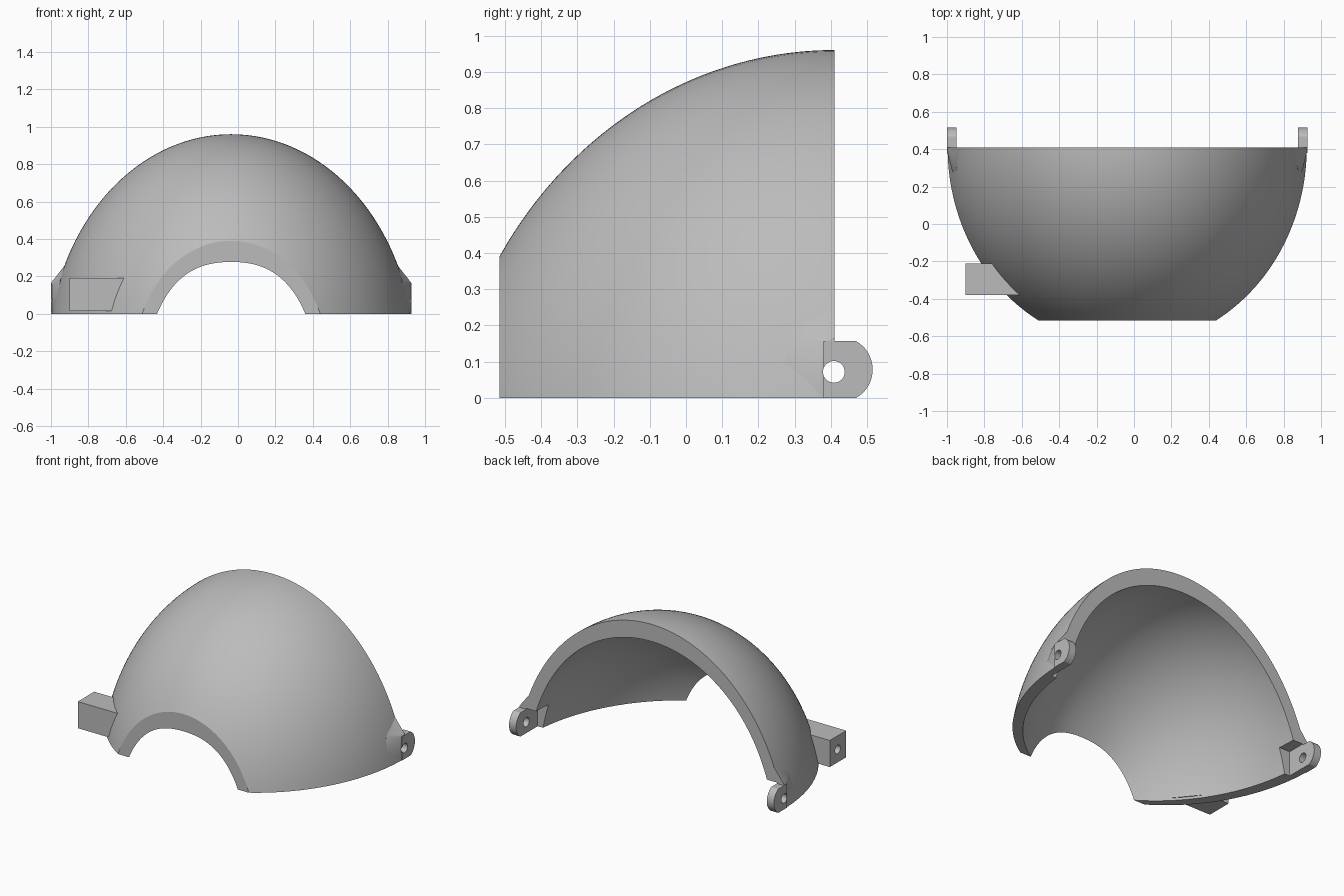
import bpy, bmesh, math
from mathutils import Vector, Matrix

if "Cube" in bpy.data.objects:
    bpy.data.objects.remove(bpy.data.objects["Cube"], do_unlink=True)

CX = -0.0365      # middle of the shell
BACK = 0.41       # plane of the open rim
DEPTH = 0.925     # rim to front opening
SPAN = 0.96       # half width and height at the rim
LENGTH = 1.065    # ellipsoid reach towards the front
SINK = 0.24       # ellipsoid centre lies this far below the base
PIN_Y, PIN_Z, PIN_R = 0.408, 0.072, 0.03
LUG_IN, LUG_OUT = 0.9125, 0.964

grey = bpy.data.materials.new("plain grey")
grey.use_nodes = True
colour = (0.5, 0.5, 0.5, 1)
grey.diffuse_color = colour
grey.node_tree.nodes["Principled BSDF"].inputs["Base Color"].default_value = colour


def make(name, bm):
    bmesh.ops.recalc_face_normals(bm, faces=bm.faces)
    mesh = bpy.data.meshes.new(name)
    bm.to_mesh(mesh)
    bm.free()
    mesh.materials.append(grey)
    obj = bpy.data.objects.new(name, mesh)
    bpy.context.collection.objects.link(obj)
    return obj


def prism(name, points, offset):
    bm = bmesh.new()
    face = bm.faces.new([bm.verts.new(p) for p in points])
    # keep the starting face so the solid is closed
    top = bmesh.ops.extrude_face_region(bm, geom=[face], use_keep_orig=True)
    moved = [g for g in top["geom"] if isinstance(g, bmesh.types.BMVert)]
    bmesh.ops.translate(bm, verts=moved, vec=Vector(offset))
    return make(name, bm)


def rod(name, x, y, z, radius, length):
    bm = bmesh.new()
    turn = Matrix.Translation((x, y, z)) @ Matrix.Rotation(math.pi / 2, 4, "Y")
    bmesh.ops.create_cone(bm, cap_ends=True, segments=32, radius1=radius,
                          radius2=radius, depth=length, matrix=turn)
    return make(name, bm)


def cut(obj, cutter):
    mod = obj.modifiers.new("cut", "BOOLEAN")
    mod.operation = "DIFFERENCE"
    mod.solver = "EXACT"
    mod.object = cutter
    bpy.context.view_layer.update()
    graph = bpy.context.evaluated_depsgraph_get()
    mesh = bpy.data.meshes.new_from_object(obj.evaluated_get(graph))
    obj.modifiers.clear()
    obj.data = mesh


def outer_radius(v, c, s):
    # section through an ellipsoid whose centre is below the base
    height = SPAN ** 2 + 2 * SPAN * SINK
    a = (c / SPAN) ** 2 + s * s / height
    b = 2 * SINK * s / height
    e = 1 - (v / LENGTH) ** 2
    return (-b + math.sqrt(b * b + 4 * a * e)) / (2 * a)


# Domed shell: outer and inner skins joined along all borders
def build_shell(rows=36, cols=72):
    bm = bmesh.new()
    skins = []
    for inner in (False, True):
        skin = []
        for i in range(rows + 1):
            v = DEPTH * i / rows
            row = []
            for j in range(cols + 1):
                t = math.pi * j / cols
                c, s = math.cos(t), math.sin(t)
                r = outer_radius(v, c, s)
                if inner:
                    r -= 0.08 + 0.033 * s ** 4
                row.append(bm.verts.new((CX + r * c, BACK - v, r * s)))
            skin.append(row)
        skins.append(skin)
        for i in range(rows):
            for j in range(cols):
                bm.faces.new((skin[i][j], skin[i][j + 1],
                              skin[i + 1][j + 1], skin[i + 1][j]))
    out, inn = skins
    for i in (0, rows):
        for j in range(cols):
            bm.faces.new((out[i][j], out[i][j + 1], inn[i][j + 1], inn[i][j]))
    for j in (0, cols):
        for i in range(rows):
            bm.faces.new((out[i][j], out[i + 1][j], inn[i + 1][j], inn[i][j]))
    return make("shell", bm)


shell = build_shell()

# Cutters: flat pocket behind the lugs and the pivot bore
pocket = prism("pocket_cutter",
               [(CX - LUG_IN, 0.29, -0.1), (CX + LUG_IN, 0.29, -0.1),
                (CX + LUG_IN, 0.29, 0.163), (CX - LUG_IN, 0.29, 0.163)], (0, 0.3, 0))
bore = rod("bore_cutter", CX, PIN_Y, PIN_Z, PIN_R, 3)
cut(shell, pocket)
cut(shell, bore)

# Hinge lugs, with a boss blending each into the shell
boss_points = [(0.963, 0.41, 0.002), (0.963, 0.41, 0.165), (0.958, 0.37, 0.002),
               (0.958, 0.37, 0.155), (0.927, 0.25, 0.08), (0.914, 0.29, 0.18),
               (0.885, 0.41, 0.265), (0.88, 0.41, 0.002), (0.88, 0.3, 0.002)]
parts = [shell]
for side, label in ((1, "left"), (-1, "right")):
    bm = bmesh.new()
    for x, y, z in boss_points:
        bm.verts.new((CX + side * x, y, z))
    bmesh.ops.convex_hull(bm, input=bm.verts)
    boss = make(label + "_boss", bm)
    cut(boss, pocket)
    cut(boss, bore)

    x = CX + side * LUG_IN
    outline = [(x, 0.38, 0), (x, 0.38, 0.157)]
    half, radius = 0.0785, 0.09
    for k in range(25):
        t = math.asin(half / radius) * (1 - k / 12)
        outline.append((x, 0.425 + radius * math.cos(t), half + radius * math.sin(t)))
    lug = prism(label + "_lug", outline, (side * (LUG_OUT - LUG_IN), 0, 0))
    cut(lug, bore)
    parts += [boss, lug]

# Side arm with a blind hole in its end
arm = prism("side_arm", [(-0.9, -0.38, 0.015), (-0.595, -0.38, 0.015),
                         (-0.735, -0.21, 0.015), (-0.9, -0.21, 0.015)], (0, 0, 0.175))
blind = rod("arm_cutter", -0.9, -0.292, 0.1, 0.028, 0.24)
cut(arm, blind)
parts.append(arm)

for helper in (pocket, bore, blind):
    bpy.data.objects.remove(helper, do_unlink=True)
bpy.context.view_layer.update()

# Smooth curves, keep edges crisp
bpy.ops.object.select_all(action="DESELECT")
for obj in parts:
    obj.select_set(True)
bpy.context.view_layer.objects.active = shell
bpy.ops.object.shade_smooth_by_angle(angle=math.radians(30))
